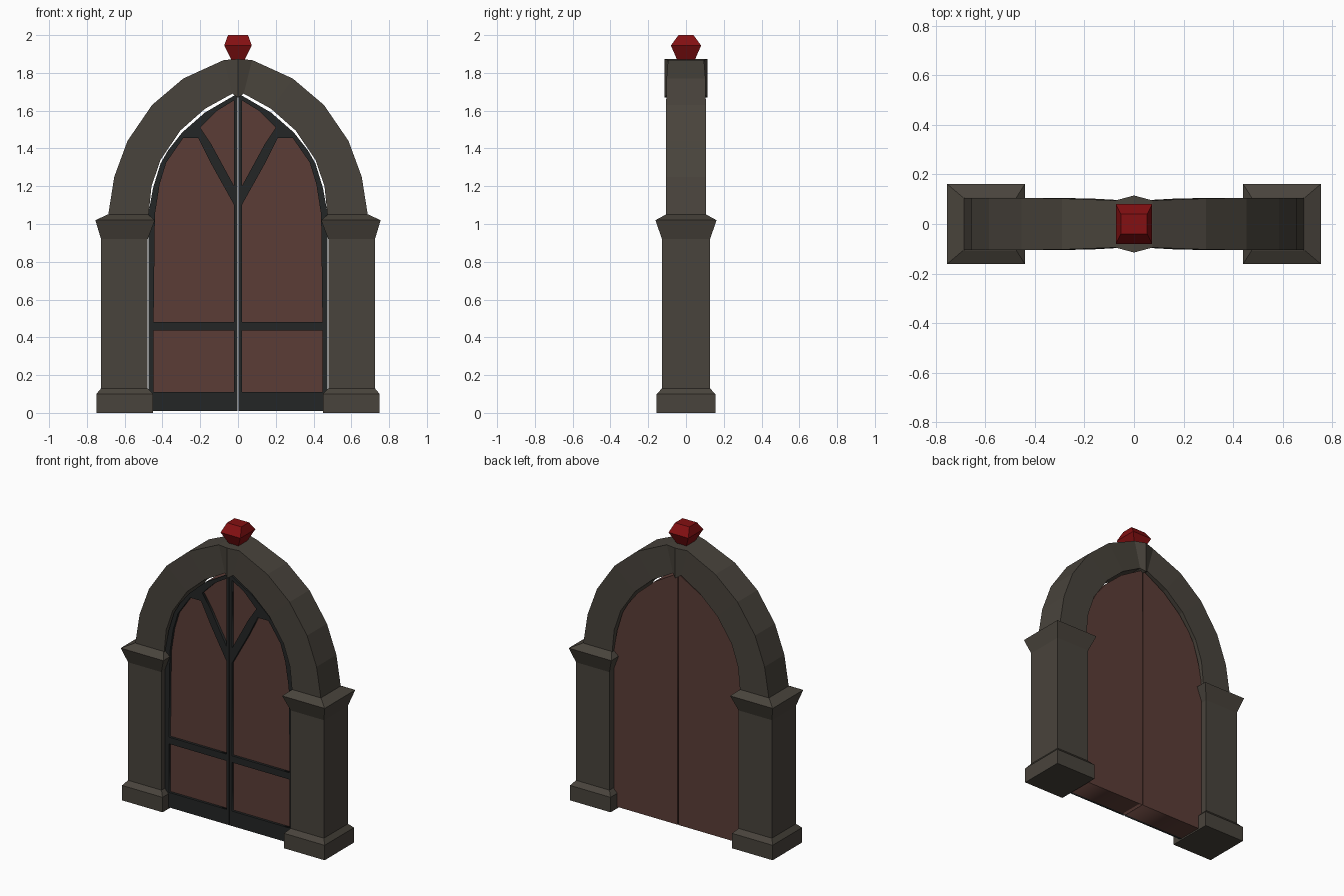
import bpy, bmesh

cube = bpy.data.objects.get("Cube")
if cube:
    bpy.data.objects.remove(cube, do_unlink=True)


def material(name, rgb):
    m = bpy.data.materials.new(name)
    m.use_nodes = True
    m.diffuse_color = (*rgb, 1)
    m.node_tree.nodes["Principled BSDF"].inputs["Base Color"].default_value = (*rgb, 1)
    return m


STONE = material("grey stone", (0.066, 0.057, 0.045))
WOOD = material("brown wood", (0.105, 0.046, 0.037))
IRON = material("dark iron", (0.017, 0.019, 0.019))
RED = material("red gem", (0.23, 0.005, 0.006))


def finish(name, bm, mat):
    bmesh.ops.remove_doubles(bm, verts=bm.verts, dist=0.0001)
    bmesh.ops.recalc_face_normals(bm, faces=bm.faces)
    me = bpy.data.meshes.new(name)
    bm.to_mesh(me)
    bm.free()
    me.materials.append(mat)
    ob = bpy.data.objects.new(name, me)
    bpy.context.collection.objects.link(ob)
    return ob


def loft(name, sections, mat):
    """Skin a row of four-cornered sections and cap both ends."""
    bm = bmesh.new()
    rings = [[bm.verts.new(p) for p in sec] for sec in sections]
    for a, b in zip(rings, rings[1:]):
        for i in range(4):
            j = (i + 1) % 4
            bm.faces.new((a[i], a[j], b[j], b[i]))
    bm.faces.new(rings[0])
    bm.faces.new(rings[-1])
    return finish(name, bm, mat)


def rect(x0, x1, hy, z):
    return [(x0, -hy, z), (x1, -hy, z), (x1, hy, z), (x0, hy, z)]


def plate(name, loops, y0, y1, mat):
    """Upright plate from an outline followed by any holes."""
    cu = bpy.data.curves.new(name, 'CURVE')
    cu.dimensions = '2D'
    cu.fill_mode = 'BOTH'
    cu.extrude = (y1 - y0) / 2
    for pts in loops:
        sp = cu.splines.new('POLY')
        sp.points.add(len(pts) - 1)
        for p, (x, z) in zip(sp.points, pts):
            p.co = (x, z, 0, 1)
        sp.use_cyclic_u = True
    tmp = bpy.data.objects.new("outline", cu)
    bpy.context.collection.objects.link(tmp)
    bpy.context.view_layer.update()
    me = bpy.data.meshes.new_from_object(tmp)
    bm = bmesh.new()
    bm.from_mesh(me)
    for v in bm.verts:
        x, z, d = v.co
        v.co = (x, (y0 + y1) / 2 - d, z)
    bpy.data.objects.remove(tmp, do_unlink=True)
    bpy.data.curves.remove(cu)
    bpy.data.meshes.remove(me)
    return finish(name, bm, mat)


# Pillars: (inner x, outer x, half depth, z) from plinth to capital
pillar = [(0.45, 0.75, 0.155, 0), (0.45, 0.75, 0.155, 0.10),
          (0.478, 0.725, 0.127, 0.13), (0.478, 0.725, 0.127, 0.92),
          (0.44, 0.755, 0.162, 1.02), (0.475, 0.69, 0.107, 1.05)]

# Door leaf outline and its panel openings, as (x, z)
leaf = [(0.003, 0.01), (0.475, 0.01), (0.475, 1.05), (0.45, 1.19),
        (0.41, 1.32), (0.37, 1.39), (0.295, 1.485), (0.175, 1.59), (0.003, 1.69)]
openings = [
    [(0.02, 0.11), (0.447, 0.11), (0.447, 0.435), (0.02, 0.435)],
    [(0.02, 0.48), (0.447, 0.48), (0.44, 1.05), (0.415, 1.21), (0.38, 1.325),
     (0.29, 1.455), (0.21, 1.455), (0.14, 1.315), (0.02, 1.10)],
    [(0.02, 1.20), (0.14, 1.42), (0.20, 1.51), (0.11, 1.60), (0.02, 1.655)],
]

for side, s in (("left", 1), ("right", -1)):
    loft(side + "_pillar", [rect(s * a, s * b, hy, z) for a, b, hy, z in pillar], STONE)
    outline = [(s * x, z) for x, z in leaf]
    holes = [[(s * x, z) for x, z in loop] for loop in openings]
    plate(side + "_door_leaf", [outline], -0.075, 0.085, WOOD)
    plate(side + "_door_frame", [outline] + holes, -0.092, -0.075, IRON)

# Pointed arch: (outer x, outer z, inner x, inner z, half depth), ridge at the keystone
half = [(0.69, 1.03, 0.475, 1.03, 0.105), (0.655, 1.25, 0.458, 1.20, 0.105),
        (0.585, 1.44, 0.41, 1.34, 0.105), (0.455, 1.63, 0.305, 1.495, 0.105),
        (0.29, 1.77, 0.175, 1.61, 0.103), (0.075, 1.868, 0.03, 1.69, 0.095)]
span = ([(-a, b, -c, d, h) for a, b, c, d, h in half]
        + [(0, 1.873, 0, 1.67, 0.115)] + half[::-1])
loft("arch", [[(a, -h, b), (a, h, b), (c, h, d), (c, -h, d)]
              for a, b, c, d, h in span], STONE)

# Faceted gem on the keystone
loft("gem", [rect(-0.033, 0.033, 0.045, 1.865), rect(-0.073, 0.073, 0.08, 1.945),
             rect(-0.053, 0.053, 0.04, 2.0)], RED)
